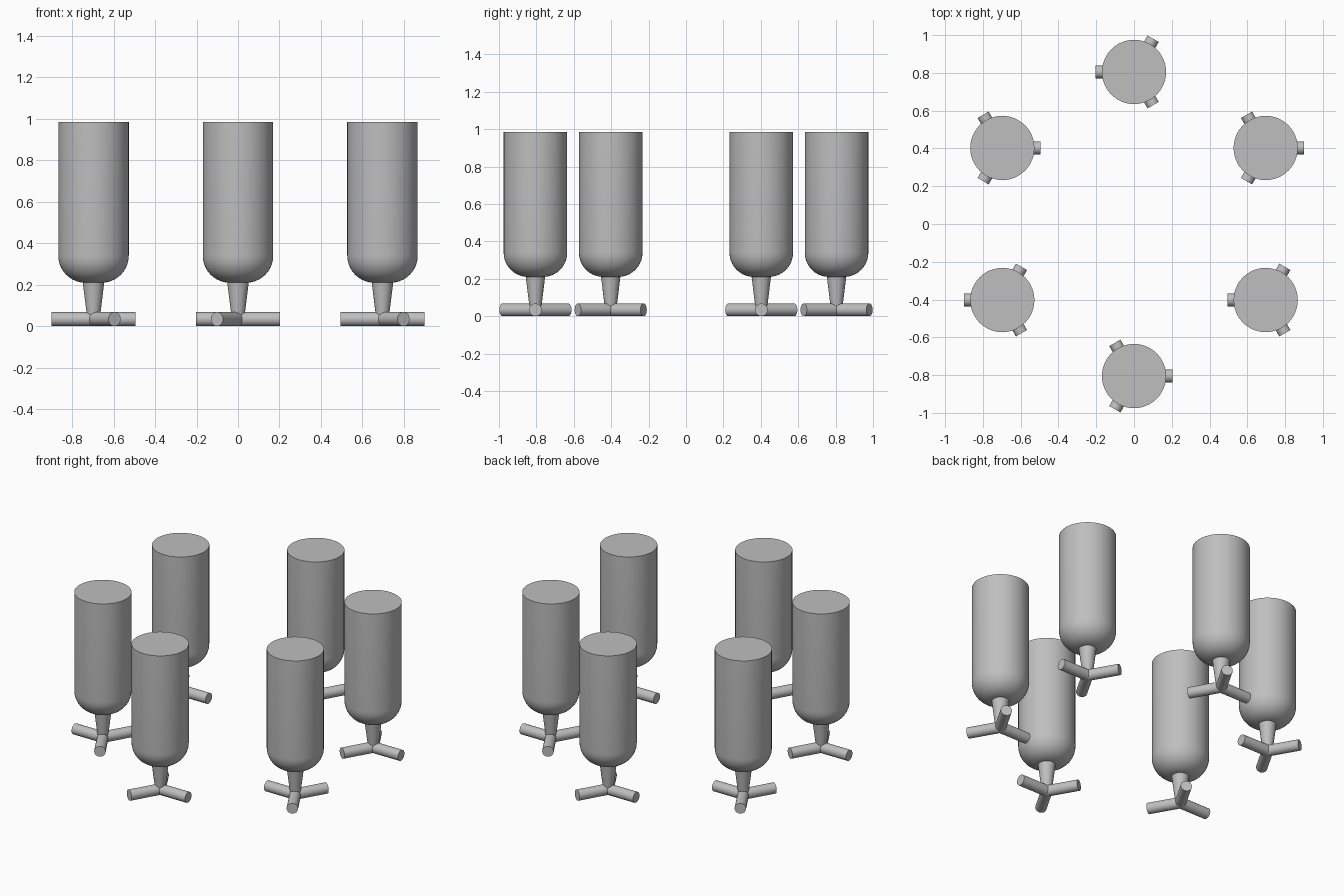
import bpy
import bmesh
from math import cos, sin, pi, radians
from mathutils import Matrix, Vector

if "Cube" in bpy.data.objects:
    bpy.data.objects.remove(bpy.data.objects["Cube"], do_unlink=True)

SIDES = 48
RING = 0.805        # distance of each unit from the centre
BODY_R = 0.17
BODY_TOP = 0.985
BODY_BOTTOM = 0.21
FILLET = 0.13
ARM_R = 0.034
ARM_LENGTH = 0.203

grey = bpy.data.materials.new("plain grey")
grey.use_nodes = True
colour = (0.52, 0.52, 0.52, 1)
grey.diffuse_color = colour
grey.node_tree.nodes["Principled BSDF"].inputs["Base Color"].default_value = colour


def finish(bm, name):
    """Turn a bmesh into a mesh with smooth sides and sharp rims."""
    bmesh.ops.recalc_face_normals(bm, faces=bm.faces)
    for f in bm.faces:
        f.smooth = True
    for e in bm.edges:
        e.smooth = e.calc_face_angle(0) < radians(35)
    mesh = bpy.data.meshes.new(name)
    bm.to_mesh(mesh)
    bm.free()
    mesh.materials.append(grey)
    return mesh


def body_mesh():
    """Lathed tank with a flat top and rounded bottom."""
    flat = BODY_R - FILLET
    profile = [(0, BODY_BOTTOM)]
    for i in range(11):
        a = i / 10 * pi / 2
        profile.append((flat + FILLET * sin(a), BODY_BOTTOM + FILLET * (1 - cos(a))))
    profile += [(BODY_R, BODY_TOP), (0, BODY_TOP)]
    bm = bmesh.new()
    verts = [bm.verts.new((r, 0, z)) for r, z in profile]
    edges = [bm.edges.new(pair) for pair in zip(verts, verts[1:])]
    bmesh.ops.spin(bm, geom=verts + edges, cent=(0, 0, 0), axis=(0, 0, 1),
                   angle=2 * pi, steps=SIDES)
    bmesh.ops.remove_doubles(bm, verts=bm.verts, dist=0.0001)
    return finish(bm, "body")


def cone_mesh(name, r_low, r_high, low, high, turn=Matrix()):
    """Capped cone or cylinder standing between two heights, then turned."""
    bm = bmesh.new()
    place = turn @ Matrix.Translation((0, 0, (low + high) / 2))
    bmesh.ops.create_cone(bm, cap_ends=True, segments=32, radius1=r_low,
                          radius2=r_high, depth=high - low, matrix=place)
    return finish(bm, name)


body = body_mesh()
stem = cone_mesh("stem", 0.03, 0.053, ARM_R, BODY_BOTTOM + 0.01)
arm = cone_mesh("foot_arm", ARM_R, ARM_R, 0, ARM_LENGTH,
                Matrix.Rotation(pi / 2, 4, "Y"))


def add(mesh, name, location, angle=0):
    ob = bpy.data.objects.new(name, mesh)
    ob.location = location
    ob.rotation_euler.z = angle
    bpy.context.collection.objects.link(ob)


# Six identical units in a ring, each on three foot arms
for k in range(6):
    turn = k * pi / 3
    spot = Vector((RING * cos(turn + pi / 6), RING * sin(turn + pi / 6), 0))
    add(body, f"body_{k + 1}", spot, turn)
    add(stem, f"stem_{k + 1}", spot, turn)
    for j in range(3):
        add(arm, f"foot_arm_{k + 1}_{j + 1}", spot + Vector((0, 0, ARM_R)),
            turn + j * 2 * pi / 3)
